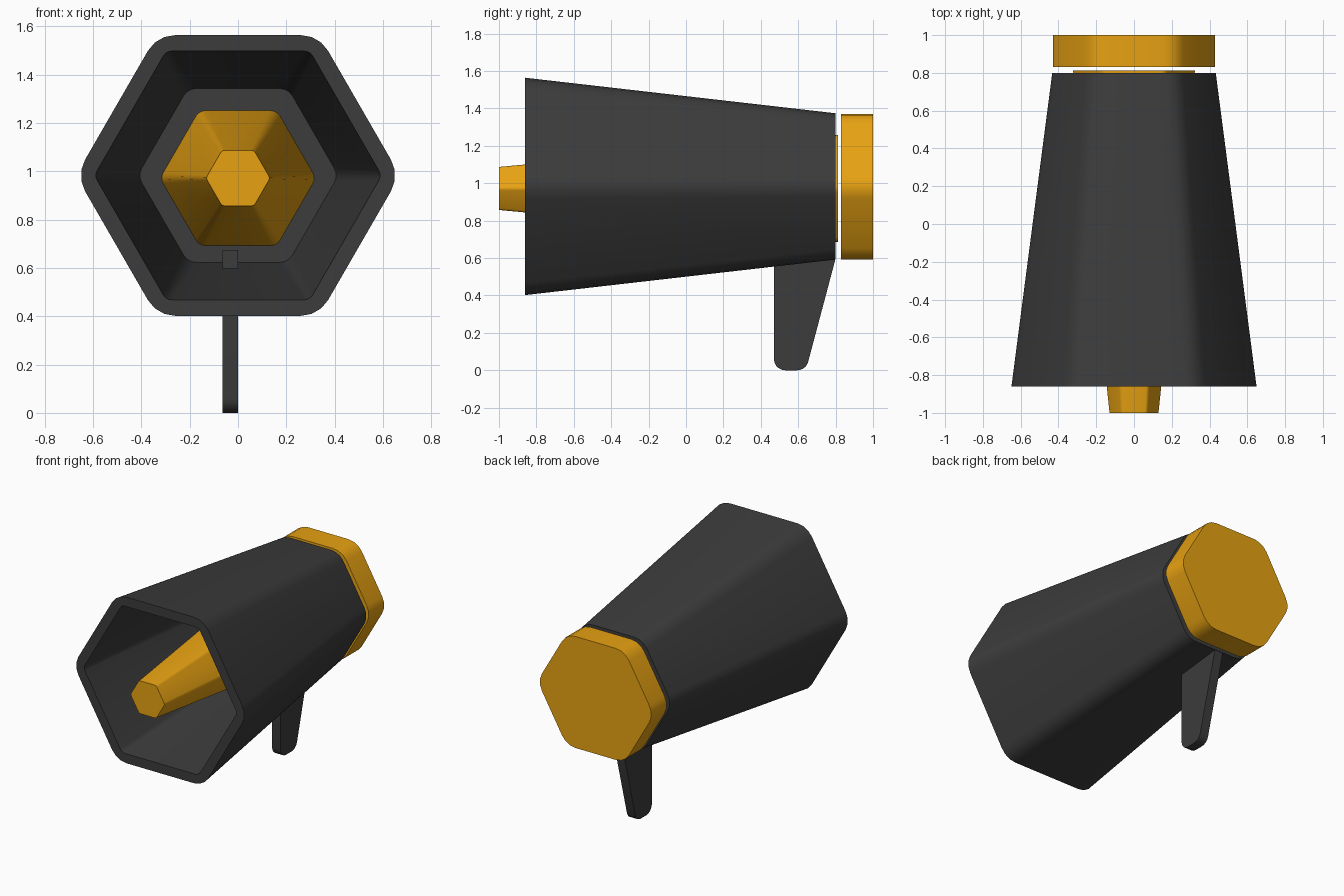
import bpy, bmesh
from math import radians, cos, sin, tan, pi

if "Cube" in bpy.data.objects:
    bpy.data.objects.remove(bpy.data.objects["Cube"])


def material(name, color):
    m = bpy.data.materials.new(name)
    m.diffuse_color = color
    m.use_nodes = True
    m.node_tree.nodes["Principled BSDF"].inputs["Base Color"].default_value = m.diffuse_color
    return m


dark = material("dark_grey", (0.045, 0.045, 0.045, 1))
gold = material("gold", (0.8, 0.36, 0.006, 1))


def finish(name, bm, mat):
    bmesh.ops.recalc_face_normals(bm, faces=bm.faces[:])
    me = bpy.data.meshes.new(name)
    bm.to_mesh(me)
    bm.free()
    ob = bpy.data.objects.new(name, me)
    bpy.context.collection.objects.link(ob)
    me.materials.append(mat)
    bpy.ops.object.select_all(action='DESELECT')
    ob.select_set(True)
    bpy.context.view_layer.objects.active = ob
    bpy.ops.object.shade_smooth_by_angle(angle=radians(30))
    return ob


def hex_ring(bm, y, apothem, fillet, zc, seg=3):
    """Hexagon with filleted corners, flat top and bottom, facing y."""
    ring = []
    centre = (apothem - fillet) / cos(pi / 6)
    for k in range(6):
        a = k * pi / 3
        for s in range(seg + 1):
            b = a - pi / 6 + (pi / 3) * s / seg
            ring.append(bm.verts.new((centre * cos(a) + fillet * cos(b), y,
                                      zc + centre * sin(a) + fillet * sin(b))))
    return ring


def hex_loft(name, sections, zc, mat):
    """Skin a chain of (y, apothem, fillet) hexagons and close both ends."""
    bm = bmesh.new()
    rings = [hex_ring(bm, *s, zc) for s in sections]
    for r0, r1 in zip(rings, rings[1:]):
        n = len(r0)
        for i in range(n):
            j = (i + 1) % n
            bm.faces.new((r0[i], r0[j], r1[j], r1[i]))
    bm.faces.new(rings[0])
    bm.faces.new(rings[-1])
    return finish(name, bm, mat)


# Flared hollow horn with a closed back wall
hex_loft("horn_shell", [(0.80, 0.391, 0.11), (-0.86, 0.581, 0.13),
                        (-0.86, 0.515, 0.04), (0.74, 0.36, 0.06)], 0.983, dark)

# Tapered centre core that pokes out at both ends
hex_loft("centre_core", [(0.812, 0.286, 0.045), (-1.0, 0.115, 0.02)], 0.972, gold)

# Rear cap, floating just behind the horn
hex_loft("rear_cap", [(0.83, 0.39, 0.12), (1.0, 0.39, 0.12)], 0.981, gold)

# Grip: side profile (y, z) with rounded lower corners, extruded along x
profile = [(0.79, 0.675), (0.798, 0.59), (0.656, 0.055)]
for cy, cz, r, a0, a1 in ((0.595, 0.06, 0.06, -15, -90), (0.53, 0.06, 0.06, -90, -180)):
    for s in range(6):
        a = radians(a0 + (a1 - a0) * s / 5)
        profile.append((cy + r * cos(a), cz + r * sin(a)))
profile.append((0.47, 0.675))
profile.pop(2)

bm = bmesh.new()
face = bm.faces.new([bm.verts.new((-0.065, y, z)) for y, z in profile])
ext = bmesh.ops.extrude_face_region(bm, geom=[face])
bmesh.ops.translate(bm, vec=(0.065, 0, 0),
                    verts=[g for g in ext["geom"] if isinstance(g, bmesh.types.BMVert)])
finish("grip", bm, dark)
